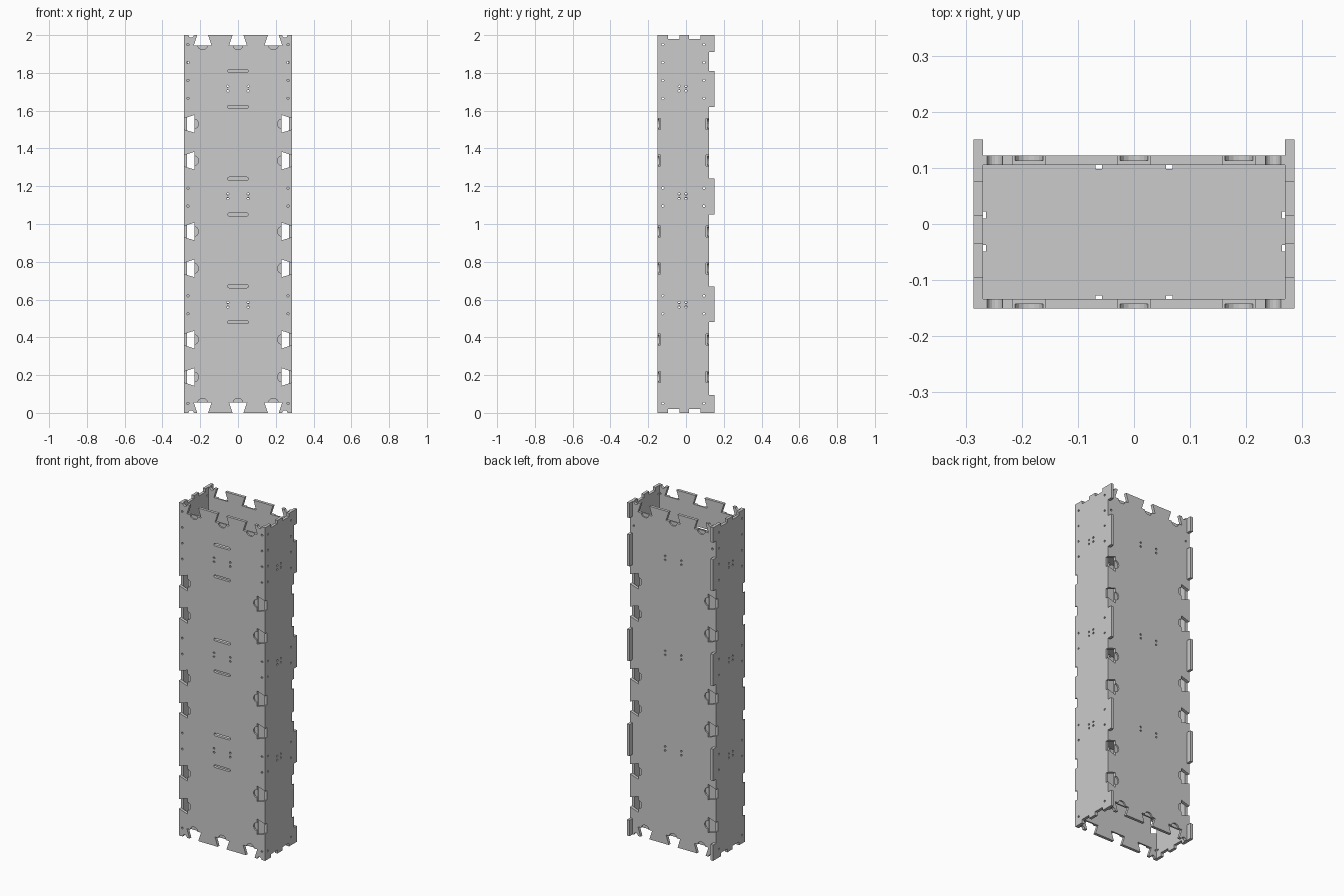
import bpy, bmesh, math
from mathutils import Matrix

if "Cube" in bpy.data.objects:
    bpy.data.objects.remove(bpy.data.objects["Cube"])

T = 0.017                                    # sheet thickness
W, D, BACK = 0.286, 0.151, 0.122             # half width, half depth, back panel outer face
KEYS_Z = (0.19, 0.388, 0.765, 0.96, 1.335, 1.53)
KEYS_X = (-0.187, 0, 0.187)
TABS = ((0, 0.095), (0.48, 0.67), (1.05, 1.24), (1.62, 1.81), (1.91, 2.0))
SHELVES = (0.573, 1.147, 1.717)


def dovetail(c):
    return [(c - 0.029, 0), (c - 0.047, 0.055), (c + 0.047, 0.055), (c + 0.029, 0)]


def square(c, half, depth):
    return [(c - half, 0), (c - half, depth), (c + half, depth), (c + half, 0)]


def scallop(c, r=0.014):
    return [(c - r * math.cos(a), r * math.sin(a)) for a in [math.pi * i / 8 for i in range(9)]]


def dot(x, y, r=0.006, n=8):
    return [(x + r * math.cos(2 * math.pi * i / n), y + r * math.sin(2 * math.pi * i / n)) for i in range(n)]


def slot(z, half=0.055, r=0.008):
    arc = [(half - r + r * math.cos(a), r * math.sin(a)) for a in [math.pi * (i / 6 - 0.5) for i in range(7)]]
    return [(x, z + y) for x, y in arc] + [(-x, z - y) for x, y in arc]


def outline(x0, x1, y0, y1, low, high, left, right):
    """Rectangle whose four edges follow (position, inward depth) profiles."""
    pts = [(u, y0 + d) for u, d in low]
    pts += [(x1 - d, v) for v, d in [(y0, right[0][1])] + right[1:-1] + [(y1, right[-1][1])]]
    pts += [(u, y1 - d) for u, d in reversed(high)]
    pts += [(x0 + d, v) for v, d in reversed([(y0, left[0][1])] + left[1:-1] + [(y1, left[-1][1])])]
    return pts


def sheet(name, loops, matrix):
    """Flat board cut from an outline (first loop) and hole loops."""
    cu = bpy.data.curves.new(name, 'CURVE')
    cu.dimensions, cu.fill_mode, cu.extrude = '2D', 'BOTH', T / 2
    for loop in loops:
        sp = cu.splines.new('POLY')
        sp.points.add(len(loop) - 1)
        for p, (x, y) in zip(sp.points, loop):
            p.co = (x, y, 0, 1)
        sp.use_cyclic_u = True
    tmp = bpy.data.objects.new(name + "_curve", cu)
    bpy.context.collection.objects.link(tmp)
    dg = bpy.context.evaluated_depsgraph_get()
    me = bpy.data.meshes.new_from_object(tmp.evaluated_get(dg))
    bpy.data.objects.remove(tmp)
    bm = bmesh.new()
    bm.from_mesh(me)
    bmesh.ops.remove_doubles(bm, verts=bm.verts, dist=1e-5)
    bmesh.ops.recalc_face_normals(bm, faces=bm.faces)
    bm.to_mesh(me)
    bm.free()
    for poly in me.polygons:
        poly.use_smooth = False
    ob = bpy.data.objects.new(name, me)
    ob.matrix_world = matrix
    bpy.context.collection.objects.link(ob)
    return ob


def cut_pockets(ob, outer):
    """Half-depth rounded pockets behind each dovetail, on the outer face."""
    bm = bmesh.new()
    spots = [(s * (W - 0.055), z, s * math.pi / 2 + math.pi / 2) for z in KEYS_Z for s in (-1, 1)]
    spots = [(x, z, 0 if x < 0 else math.pi) for x, z, _ in spots]
    spots += [(x, 0.055, math.pi / 2) for x in KEYS_X] + [(x, 1.945, -math.pi / 2) for x in KEYS_X]
    for x, y, ang in spots:
        shape = [(-0.01, 0.025), (-0.01, -0.025)]
        shape += [(0.022 * math.cos(a), 0.025 * math.sin(a)) for a in [math.pi * (i / 8 - 0.5) for i in range(9)]]
        c, s = math.cos(ang), math.sin(ang)
        vs = [bm.verts.new((x + c * u - s * v, y + s * u + c * v, 0)) for u, v in shape]
        f = bm.faces.new(vs)
        ext = bmesh.ops.extrude_face_region(bm, geom=[f])['geom']
        bmesh.ops.translate(bm, verts=[g for g in ext if isinstance(g, bmesh.types.BMVert)], vec=(0, 0, outer * 0.02))
    bmesh.ops.recalc_face_normals(bm, faces=bm.faces)
    me = bpy.data.meshes.new("pocket_cutter")
    bm.to_mesh(me)
    bm.free()
    cutter = bpy.data.objects.new("pocket_cutter", me)
    cutter.matrix_world = ob.matrix_world
    cutter.hide_render = True
    bpy.context.collection.objects.link(cutter)
    mod = ob.modifiers.new("pockets", 'BOOLEAN')
    mod.operation, mod.object, mod.solver = 'DIFFERENCE', cutter, 'EXACT'
    dg = bpy.context.evaluated_depsgraph_get()
    new = bpy.data.meshes.new_from_object(ob.evaluated_get(dg))
    ob.modifiers.clear()
    ob.data = new
    bpy.data.objects.remove(cutter)


def wide_matrix(y):
    return Matrix.Translation((0, y, 0)) @ Matrix.Rotation(math.pi / 2, 4, 'X')


# Edge profiles and holes shared by front and back panels
end = scallop(-0.248) + sum((dovetail(x) for x in KEYS_X), []) + scallop(0.248)
plain = [(0, 0)] + sum((dovetail(z) for z in KEYS_Z), []) + [(2, 0)]
screw_z = [0.05 + 0.095 * i for i in range(21)]
wide_holes = [dot(sx * 0.054, z + dz) for z in SHELVES for dz in (-0.012, 0.012) for sx in (-1, 1)]
wide_holes += [dot(s * 0.265, z) for z in screw_z for s in (-1, 1)
               if min(abs(z - k) for k in KEYS_Z) > 0.062]

# Front panel with six rounded slots
front = sheet("front_panel", [outline(-W, W, 0, 2, end, end, plain, plain)] + wide_holes
              + [slot(z) for t in TABS[1:4] for z in t], wide_matrix(-D + T / 2))
cut_pockets(front, 1)

# Back panel, stepped in where the side panels' tabs pass through
clear = [(z, T) for z in TABS[0]] + [(0.095, 0)]
cuts = [dovetail(z) for z in KEYS_Z] + [square((a + b) / 2, (b - a) / 2, T) for a, b in TABS[1:4]]
clear += sum(sorted(cuts), []) + [(1.91, 0), (1.91, T), (2, T)]
back_holes = [[(x - math.copysign(0.004, x), y) if abs(x) > 0.2 else (x, y) for x, y in h] for h in wide_holes]
back_holes = [h for h in back_holes if abs(h[0][0]) < 0.2
              or not any(a - 0.02 < h[0][1] < b + 0.02 for a, b in TABS)]
back = sheet("back_panel", [outline(-W, W, 0, 2, end, end, clear, clear)] + back_holes, wide_matrix(BACK - T / 2))
cut_pockets(back, -1)

# Side panels with rear tabs
tabbed = [(0, 0), (0.095, 0)]
for (a, b), (c, d) in zip(TABS, TABS[1:]):
    tabbed += ([(b, 0)] if a else []) + [(b, D - BACK + T), (c, D - BACK + T), (c, 0)]
tabbed += [(2, 0)]
side_end = square(-0.065, 0.03, 0.02) + square(0.046, 0.03, 0.02)
side_holes = [dot(y, z + dz) for z in SHELVES for dz in (-0.012, 0.012) for y in (-0.036, 0.0)]
side_holes += [dot(y, z) for z in screw_z for y in (-0.123, 0.095)
               if min(abs(z - k) for k in KEYS_Z) > 0.062]
for s, name in ((-1, "left_panel"), (1, "right_panel")):
    to_side = Matrix(((0, 0, 1, s * (W - T / 2)), (1, 0, 0, 0), (0, 1, 0, 0), (0, 0, 0, 1)))
    sheet(name, [outline(-D + T, D, 0, 2, side_end, side_end, [(0, 0), (2, 0)], tabbed)] + side_holes, to_side)

# Inner shelves with small edge notches
lo, hi = -D + T, BACK - T
long_edge = square(-0.063, 0.006, 0.007) + square(0.063, 0.006, 0.007)
short_edge = [(lo, 0)] + square(-0.043, 0.006, 0.005) + square(0.016, 0.006, 0.005) + [(hi, 0)]
for i, z in enumerate(SHELVES):
    sheet(f"shelf_{i + 1}", [outline(-W + T, W - T, lo, hi, long_edge, long_edge, short_edge, short_edge)],
          Matrix.Translation((0, 0, z)))
